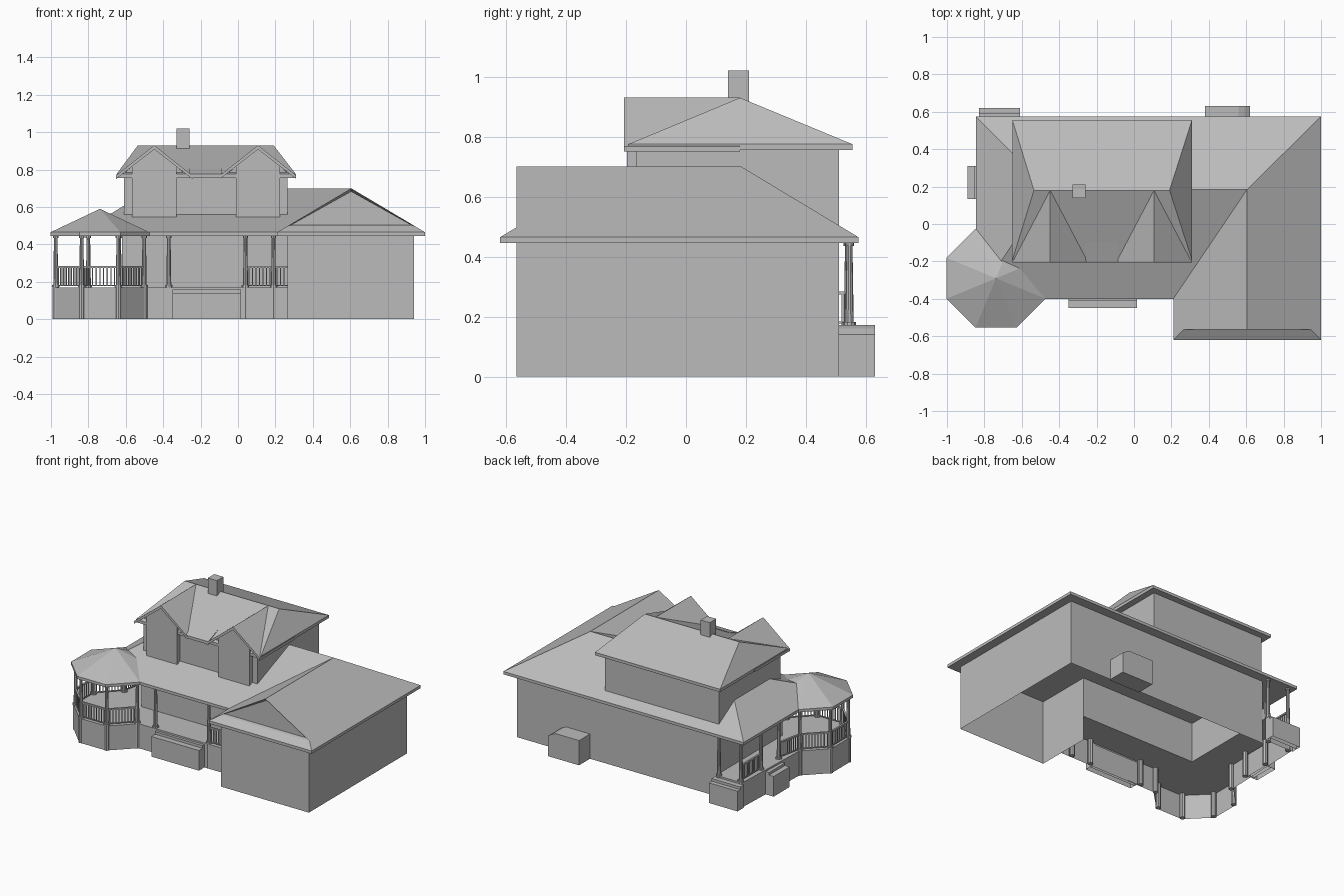
import bpy, bmesh, math
from mathutils import Matrix, Vector

if "Cube" in bpy.data.objects:
    bpy.data.objects.remove(bpy.data.objects["Cube"], do_unlink=True)

grey = bpy.data.materials.new("plain_grey")
grey.use_nodes = True
grey.diffuse_color = (0.5, 0.5, 0.5, 1)
grey.node_tree.nodes["Principled BSDF"].inputs["Base Color"].default_value = (0.5, 0.5, 0.5, 1)


def finish(name, bm, fix_normals=True):
    if fix_normals:
        bmesh.ops.recalc_face_normals(bm, faces=bm.faces)
    mesh = bpy.data.meshes.new(name)
    bm.to_mesh(mesh)
    bm.free()
    mesh.materials.append(grey)
    obj = bpy.data.objects.new(name, mesh)
    bpy.context.collection.objects.link(obj)
    return obj


def add_box(bm, lo, hi):
    lo, hi = Vector(lo), Vector(hi)
    m = Matrix.Translation((lo + hi) / 2) @ Matrix.Diagonal((*(hi - lo), 1))
    bmesh.ops.create_cube(bm, size=1, matrix=m)


def box(name, lo, hi):
    bm = bmesh.new()
    add_box(bm, lo, hi)
    return finish(name, bm)


def shell(name, outline, top, bottoms, cap):
    """Open-bottomed walls round an anticlockwise outline; None leaves an edge open."""
    bm = bmesh.new()
    upper = [bm.verts.new((x, y, top)) for x, y in outline]
    n = len(upper)
    for i, low in enumerate(bottoms):
        if low is not None:
            a, b = upper[i], upper[(i + 1) % n]
            c, d = (bm.verts.new((v.co.x, v.co.y, low)) for v in (b, a))
            bm.faces.new((b, a, d, c))
    if cap:
        bm.faces.new(upper)
    return finish(name, bm)


def prism(name, profile, axis, start, end):
    """Extrude a profile (horizontal, z) along x or y."""
    bm = bmesh.new()
    place = (lambda p, t: (t, *p)) if axis == "x" else (lambda p, t: (p[0], t, p[1]))
    face = bm.faces.new([bm.verts.new(place(p, start)) for p in profile])
    new = bmesh.ops.extrude_face_region(bm, geom=[face])["geom"]
    step = (end - start, 0, 0) if axis == "x" else (0, end - start, 0)
    bmesh.ops.translate(bm, vec=step, verts=[v for v in new if isinstance(v, bmesh.types.BMVert)])
    return finish(name, bm)


def roof(name, eave, eave_z, peaks, slopes, drop=0.02, recess=None):
    """Roof slopes over an eave outline, closed by a fascia and a flat soffit."""
    bm = bmesh.new()
    n = len(eave)
    verts = [bm.verts.new((x, y, eave_z)) for x, y in eave]
    verts += [bm.verts.new(p) for p in peaks]
    low = [bm.verts.new((x, y, eave_z - drop)) for x, y in eave]
    faces = [bm.faces.new([verts[i] for i in s]) for s in slopes]
    for i in range(n):
        j = (i + 1) % n
        bm.faces.new((verts[i], verts[j], low[j], low[i]))
    bm.faces.new(low)
    bmesh.ops.recalc_face_normals(bm, faces=bm.faces)
    if recess is not None:
        bmesh.ops.inset_individual(bm, faces=[faces[recess]], thickness=0.017)
        bmesh.ops.translate(bm, vec=(0, 0.02, 0), verts=faces[recess].verts[:])
    return finish(name, bm, False)


EAVE, DECK = 0.465, 0.17

# Ground floor walls, joined to the garage wing
shell("house_walls",
      [(-.62, .51), (-.62, -.175), (.265, -.175), (.265, -.565), (.94, -.565), (.94, .51)],
      0.45, [DECK, DECK, 0, 0, 0, 0], False)

# Main hipped roof with the garage gable and its skirt
roof("main_roof",
     [(-.845, -.4), (-.845, .575), (1, .575), (1, -.62), (.21, -.62), (.21, -.4)], EAVE,
     [(-.455, .185, .70), (.605, .185, .70), (.605, -.565, .70), (.945, -.565, .498), (.265, -.565, .498)],
     [(1, 2, 7, 6), (0, 1, 6), (0, 6, 7, 5), (2, 3, 9, 8, 7), (5, 7, 8, 10, 4),
      (4, 10, 9, 3), (10, 8, 9)], recess=6)

# Gazebo roof
centre = Vector((-.738, -.29))


def octagon(radius, first=0, count=8):
    angles = [math.radians(22.5 + 45 * k) for k in range(first, first + count)]
    return [(centre.x + radius * math.cos(a), centre.y + radius * math.sin(a)) for a in angles]


roof("gazebo_roof", octagon(.286), EAVE, [(*centre, .59)],
     [(i, (i + 1) % 8, 8) for i in range(8)], drop=0.019)

# Upper floor: walls, hipped roof, eave between the gables
box("upper_walls", (-.61, -.165, .46), (.265, .51, .76))
roof("upper_roof", [(-.65, -.192), (.31, -.192), (.31, .555), (-.65, .555)], .775,
     [(-.535, .18, .93), (.19, .18, .93)],
     [(0, 1, 5, 4), (1, 2, 5), (2, 3, 4, 5), (3, 0, 4)])
prism("upper_front_eave", [(-.205, .755), (-.205, .775), (-.1, .816), (-.1, .755)], "x", -.26, -.085)

# Twin front gables, each over a shallow bay
for side, x in (("right", -.448), ("left", .107)):
    w, apex, low = .204, .93, .768
    prism(side + "_gable_roof",
          [(x - w, low), (x, apex), (x + w, low), (x + w, low - .018), (x, apex - .022), (x - w, low - .018)],
          "y", -.207, .18)
    prism(side + "_gable_wall", [(x - .19, .755), (x, apex - .01), (x + .19, .755)], "y", -.17, .1)
    h = .118
    prism(side + "_bay", [(x - h, .48), (x - h, .825), (x, apex - .01), (x + h, .825), (x + h, .48)],
          "y", -.196, -.1)

box("chimney", (-.33, .14, .8), (-.26, .21, 1.02))

# Porch deck wrapping the front, gazebo and side
deck = [(.265, -.39), (.265, -.175), (-.62, -.175), (-.62, .555), (-.82, .555)] + octagon(.27, 2, 6)
shell("porch_deck", deck, DECK, [None, None, None] + [0] * 8, True)


# Porch steps, two treads each
def steps(name, lower, upper):
    for part, (x0, x1, y0, y1), top in (("lower", lower, .14), ("upper", upper, .158)):
        shell(f"{name}_{part}_step", [(x0, y0), (x1, y0), (x1, y1), (x0, y1)], top, [0] * 4, True)


steps("front", (-.35, .015, -.45, -.385), (-.35, .015, -.41, -.385))
steps("back", (-.83, -.61, .55, .62), (-.83, -.61, .55, .59))
steps("side", (-.89, -.815, .135, .31), (-.855, -.815, .135, .31))

# Utility box on the back wall with a sloping shoulder
prism("utility_box", [(.38, 0), (.38, .172), (.56, .172), (.59, .16), (.62, .14), (.62, 0)], "y", .5, .63)


# Porch posts: pedestal, base ring, tapered shaft and cap
def post_mesh():
    bm = bmesh.new()
    for z0, z1, r0, r1 in ((0, .172, .018, .018), (.172, .182, .021, .021),
                           (.182, .435, .014, .010), (.435, .447, .015, .015)):
        bmesh.ops.create_cone(bm, cap_ends=True, segments=10, radius1=r0, radius2=r1,
                              depth=z1 - z0, matrix=Matrix.Translation((0, 0, (z0 + z1) / 2)))
    return bm


ring = octagon(.256, 2, 6)
porch = [(-.37, -.375), (.04, -.375), (.19, -.375), (-.8, .54), (-.635, .545), (-.8, .32), (-.8, .125)]
first = finish("porch_post", post_mesh())
for i, (x, y) in enumerate(ring + porch):
    post = first if i == 0 else bpy.data.objects.new("porch_post", first.data)
    post.location = (x, y, 0)
    if i:
        bpy.context.collection.objects.link(post)


# Railings with thin balusters
def railing(p, q):
    p, q = Vector(p), Vector(q)
    length = (q - p).length
    bm = bmesh.new()
    add_box(bm, (0, -.006, .274), (length, .006, .284))
    add_box(bm, (0, -.004, .178), (length, .004, .184))
    count = max(2, round(length / .019))
    for k in range(1, count):
        x = length * k / count
        add_box(bm, (x - .003, -.003, .184), (x + .003, .003, .274))
    rail = finish("porch_railing", bm)
    rail.location = (*p, 0)
    rail.rotation_euler.z = math.atan2(q.y - p.y, q.x - p.x)


spans = list(zip(ring, ring[1:]))
spans += [((.04, -.375), (.19, -.375)), ((.19, -.375), (.265, -.375)),
          ((-.8, .54), (-.8, .32)), ((-.8, .125), ring[0])]
for start, end in spans:
    railing(start, end)
